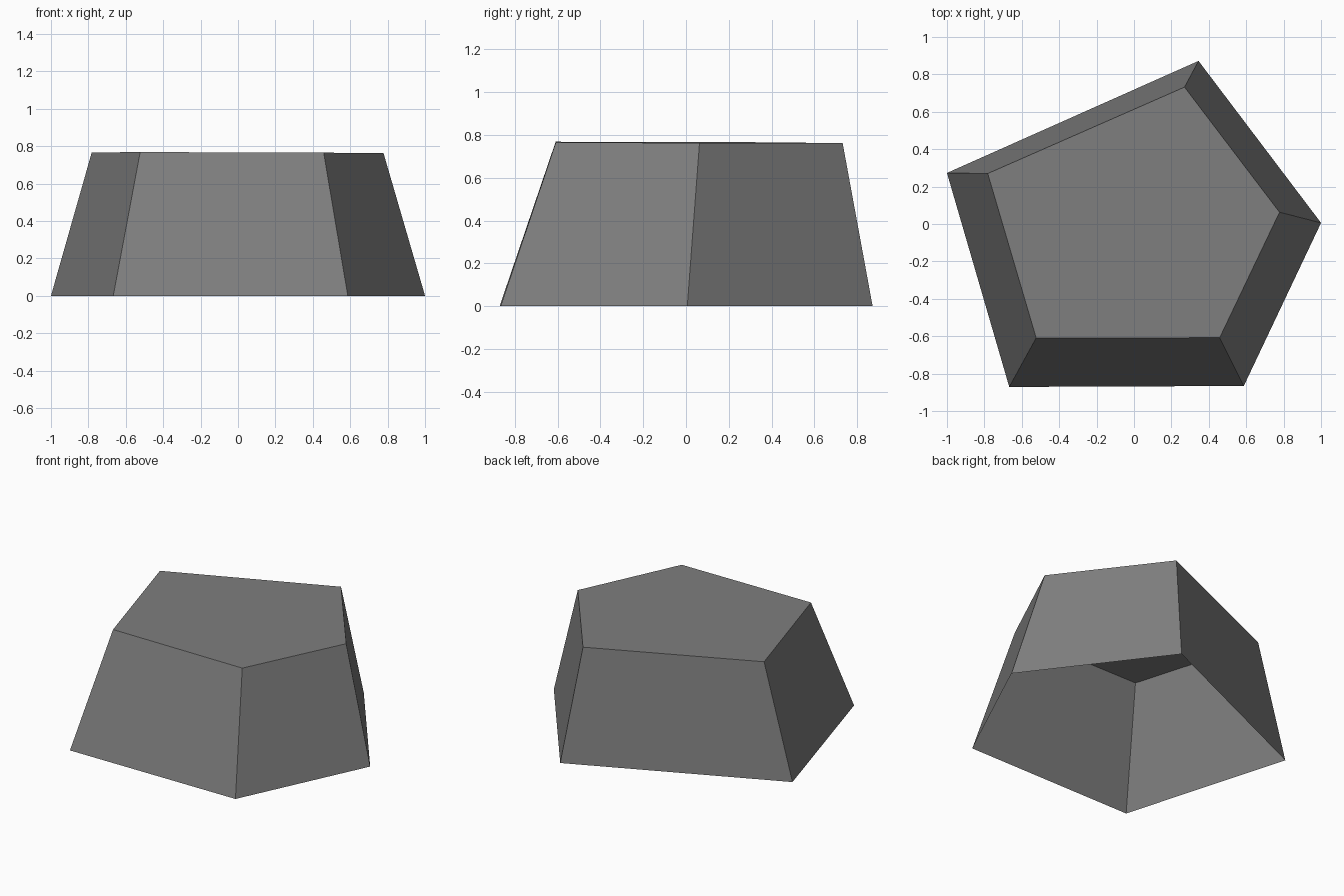
import bpy
import bmesh

# Remove the default cube
cube = bpy.data.objects.get("Cube")
if cube:
    bpy.data.objects.remove(cube, do_unlink=True)

# Single grey material
grey = bpy.data.materials.new("stone_grey")
grey.use_nodes = True
colour = (0.21, 0.21, 0.21, 1.0)
grey.diffuse_color = colour
grey.node_tree.nodes["Principled BSDF"].inputs["Base Color"].default_value = colour

# Counter-clockwise outlines of the base rim and the smaller top
base_outline = [(-1.0, 0.273), (-0.667, -0.871), (0.587, -0.866), (1.0, 0.006), (0.345, 0.872)]
top_outline = [(-0.782, 0.27), (-0.523, -0.609), (0.458, -0.608), (0.778, 0.063), (0.27, 0.732)]


def top_height(x, y):
    """The top leans very slightly towards the back and one side."""
    return 0.765 - 0.003 * x - 0.003 * y


# Tapered five-sided shell, open underneath
bm = bmesh.new()
base = [bm.verts.new((x, y, 0)) for x, y in base_outline]
top = [bm.verts.new((x, y, top_height(x, y))) for x, y in top_outline]
bm.faces.new(top)
for i in range(len(base)):
    j = (i + 1) % len(base)
    bm.faces.new((base[i], base[j], top[j], top[i]))

mesh = bpy.data.meshes.new("tapered_block")
bm.to_mesh(mesh)
bm.free()
mesh.materials.append(grey)
block = bpy.data.objects.new("tapered_block", mesh)
bpy.context.collection.objects.link(block)
